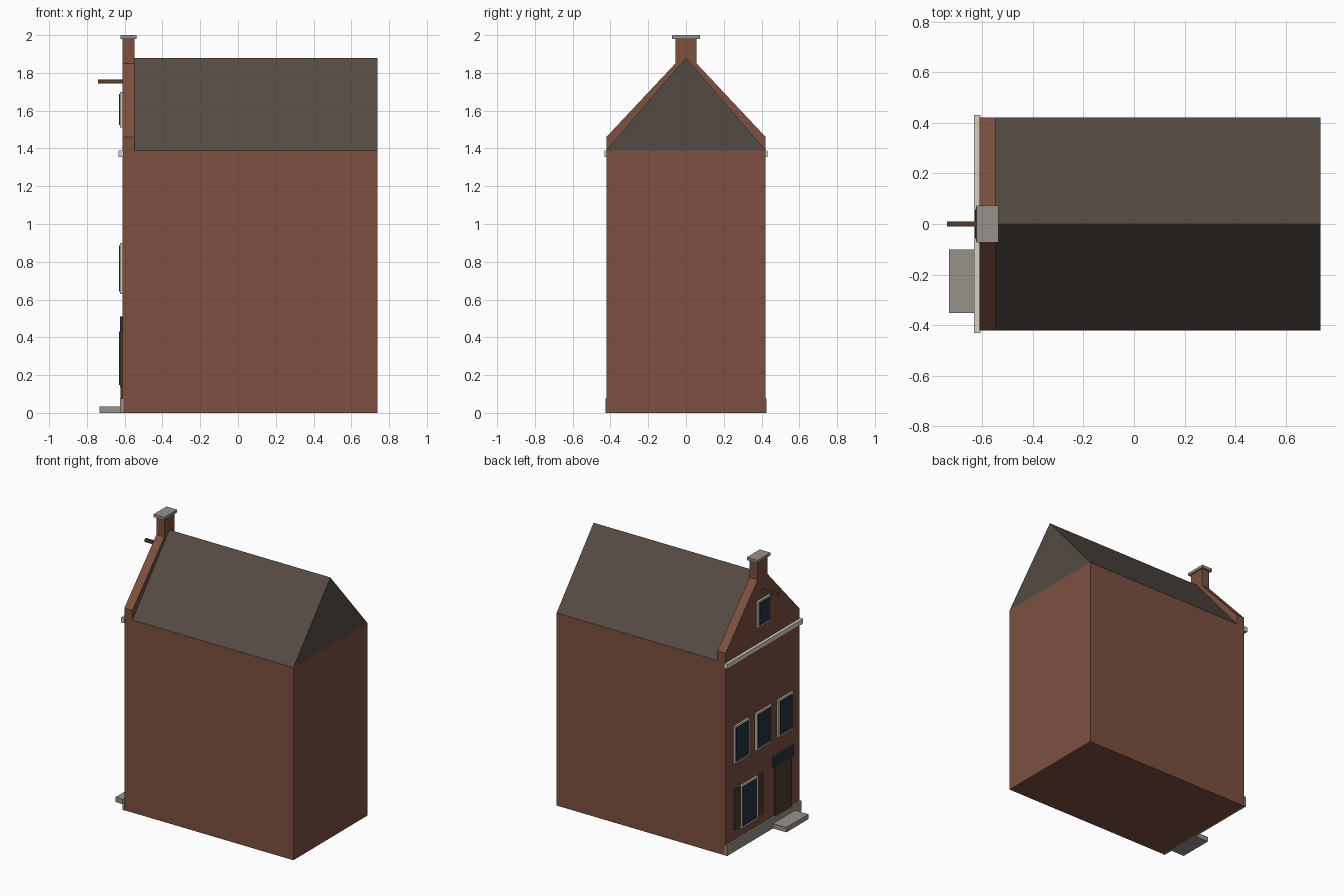
import bpy, bmesh

if "Cube" in bpy.data.objects:
    bpy.data.objects.remove(bpy.data.objects["Cube"])


def material(name, hex_code):
    def lin(c):
        return c / 12.92 if c <= 0.04045 else ((c + 0.055) / 1.055) ** 2.4
    m = bpy.data.materials.new(name)
    rgb = [lin(int(hex_code[i:i + 2], 16) / 255) for i in (0, 2, 4)]
    m.diffuse_color = (*rgb, 1)
    m.use_nodes = True
    m.node_tree.nodes["Principled BSDF"].inputs["Base Color"].default_value = m.diffuse_color
    return m


BRICK = material("brick", "7d5040")
ROOF = material("roof_slate", "544b43")
STONE = material("stone", "98918a")
CREAM = material("cream_paint", "d6d2c2")
GLASS = material("dark_glass", "25333d")
DOOR = material("dark_wood", "4b3a2c")
BEAM = material("beam_wood", "523d2e")


def prism(name, profile, x0, x1, mat):
    """Extrude a (y, z) outline along x."""
    bm = bmesh.new()
    face = bm.faces.new([bm.verts.new((x0, y, z)) for y, z in profile])
    ext = bmesh.ops.extrude_face_region(bm, geom=[face])
    verts = [v for v in ext["geom"] if isinstance(v, bmesh.types.BMVert)]
    bmesh.ops.translate(bm, verts=verts, vec=(x1 - x0, 0, 0))
    bmesh.ops.recalc_face_normals(bm, faces=bm.faces)
    mesh = bpy.data.meshes.new(name)
    bm.to_mesh(mesh)
    bm.free()
    mesh.materials.append(mat)
    ob = bpy.data.objects.new(name, mesh)
    bpy.context.collection.objects.link(ob)
    return ob


def box(name, x0, x1, y0, y1, z0, z1, mat):
    return prism(name, [(y0, z0), (y1, z0), (y1, z1), (y0, z1)], x0, x1, mat)


WALL = -0.612   # facade plane, facing -x
INNER = -0.548  # rear of the gable wall
BACK = 0.738
W = 0.422       # half width
EAVE = 1.39


def window(name, yc, width, z0, z1):
    h, b = width / 2, 0.013
    box(name + "_frame", WALL - 0.013, WALL + 0.005, yc - h, yc + h, z0, z1, CREAM)
    box(name + "_glass", WALL - 0.017, WALL - 0.01,
        yc - h + b, yc + h - b, z0 + b, z1 - b, GLASS)


# House body and pitched roof
box("house_body", INNER, BACK, -W, W, 0, EAVE, BRICK)
prism("roof", [(-W, EAVE), (W, EAVE), (0, 1.88)], INNER, BACK, ROOF)

# Facade wall with raised gable and chimney-like top
right = [(W, 0), (W, 1.46), (0.056, 1.85), (0.056, 1.98)]
left = [(-y, z) for y, z in reversed(right)]
prism("gable_wall", right + left, WALL, INNER, BRICK)
box("gable_cap", -0.623, -0.537, -0.074, 0.074, 1.98, 2.0, STONE)

# Stone base, doorstep and cornice
box("plinth", -0.625, WALL + 0.005, -W - 0.003, W + 0.003, 0, 0.075, STONE)
box("doorstep", -0.732, WALL, -0.352, -0.1, 0, 0.035, STONE)
box("cornice", -0.633, WALL + 0.005, -0.432, 0.432, 1.355, EAVE, CREAM)

# Windows: upper row, ground floor, gable
for i, yc in enumerate((0.25, 0.0, -0.25)):
    window(f"upper_window_{i + 1}", yc, 0.17, 0.63, 0.90)
window("ground_window", 0.168, 0.19, 0.135, 0.445)
window("gable_window", 0.0, 0.14, 1.51, 1.70)

# Shutters beside the ground window
for side, y0 in (("left", 0.265), ("right", 0.005)):
    box("shutter_" + side, WALL - 0.011, WALL + 0.005, y0, y0 + 0.066, 0.15, 0.44, DOOR)

# Door with transom light
box("door", WALL - 0.009, WALL + 0.005, -0.32, -0.13, 0.035, 0.44, DOOR)
box("transom", WALL - 0.014, WALL + 0.005, -0.335, -0.11, 0.435, 0.51, GLASS)

# Hoisting beam
box("hoist_beam", -0.74, WALL + 0.01, -0.01, 0.01, 1.745, 1.766, BEAM)
